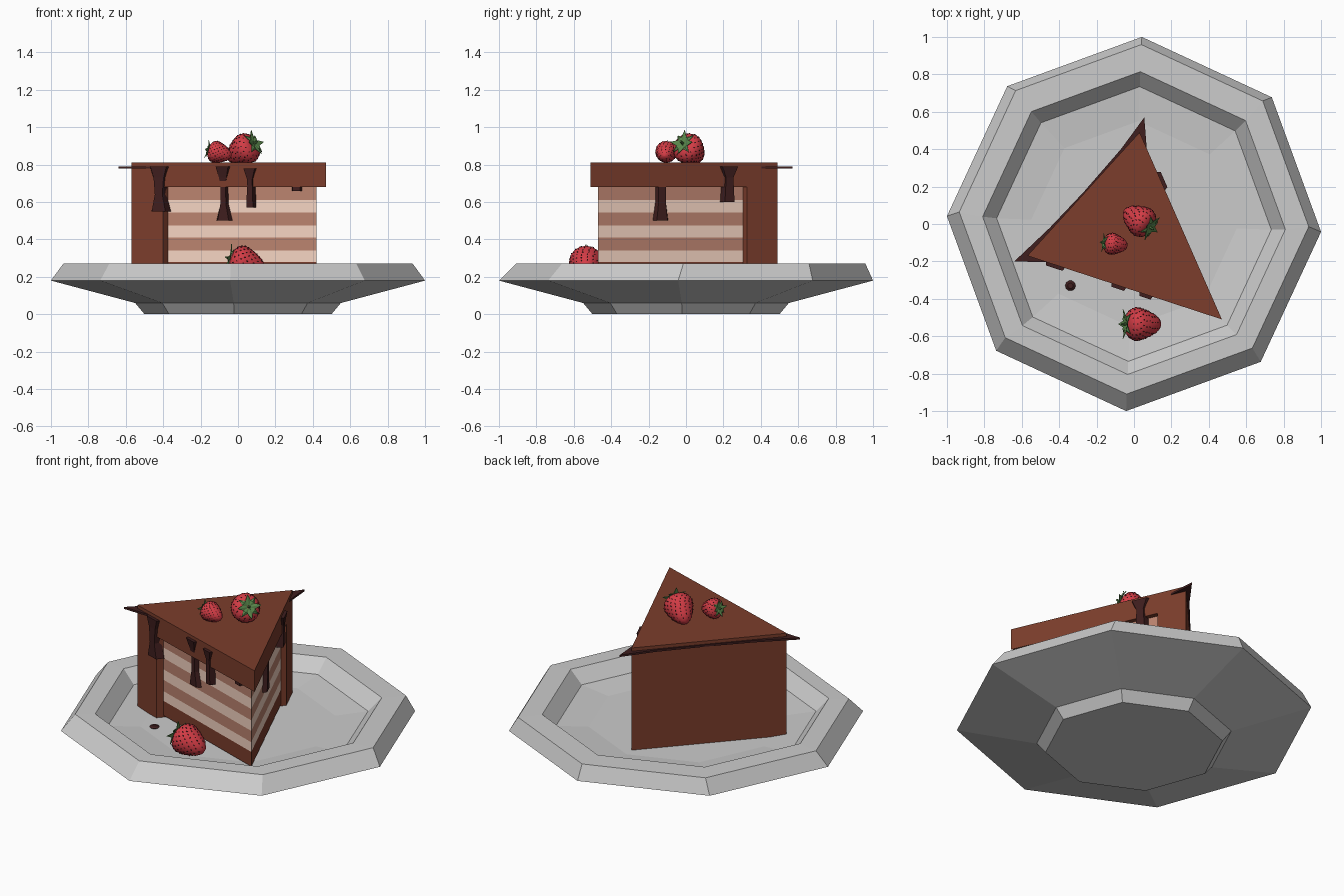
import bpy, bmesh, math
from mathutils import Vector, Matrix

if "Cube" in bpy.data.objects:
    bpy.data.objects.remove(bpy.data.objects["Cube"])


def material(name, rgb):
    m = bpy.data.materials.new(name)
    m.diffuse_color = (*rgb, 1)
    m.use_nodes = True
    m.node_tree.nodes["Principled BSDF"].inputs["Base Color"].default_value = m.diffuse_color
    return m


ICING = material("icing", (0.2, 0.047, 0.025))
SPONGE = material("sponge", (0.5, 0.23, 0.16))
CREAM = material("cream", (0.92, 0.66, 0.54))
SAUCE = material("sauce", (0.05, 0.013, 0.013))
RED = material("berry_red", (0.65, 0.045, 0.06))
GREEN = material("leaf_green", (0.1, 0.24, 0.07))
SEED = material("seed", (0.07, 0.015, 0.015))


def finish(name, bm, mat=None, smooth=False, matrix=None, fix=True):
    if fix:
        bmesh.ops.recalc_face_normals(bm, faces=bm.faces)
    me = bpy.data.meshes.new(name)
    for f in bm.faces:
        f.smooth = smooth
    bm.to_mesh(me)
    bm.free()
    ob = bpy.data.objects.new(name, me)
    bpy.context.collection.objects.link(ob)
    if mat:
        me.materials.append(mat)
    if matrix:
        ob.matrix_world = matrix
    return ob


def loft(bm, rings, caps=True):
    vs = [[bm.verts.new(p) for p in r] for r in rings]
    n = len(vs[0])
    for a, b in zip(vs, vs[1:]):
        for i in range(n):
            bm.faces.new((a[i], a[(i + 1) % n], b[(i + 1) % n], b[i]))
    if caps:
        bm.faces.new(vs[0][::-1])
        bm.faces.new(vs[-1])


def lathe(name, profile, segs, phase=0.0, **kw):
    # profile entries: radius, height, optional y shift
    bm = bmesh.new()
    rings = []
    for r, z, *s in profile:
        dy = s[0] if s else 0
        rings.append([(r * math.cos(phase + i * math.tau / segs),
                       r * math.sin(phase + i * math.tau / segs) + dy, z) for i in range(segs)])
    loft(bm, rings)
    return finish(name, bm, **kw)


def prism(name, pts, z0, z1, mat):
    bm = bmesh.new()
    loft(bm, [[(x, y, z) for x, y in pts] for z in (z0, z1)])
    return finish(name, bm, mat)


# octagonal plate with foot, raised rim and shallow well
lathe("plate", [(0.5, 0), (0.55, 0.06), (1.001, 0.18), (0.935, 0.27, 0.025),
                (0.81, 0.272, 0.005), (0.735, 0.195), (0.55, 0.178)], 8, math.radians(-2.4))

# cake wedge: A and B are the back corners, C is the tip
A, B, C = Vector((-0.57, -0.17)), Vector((0.03, 0.49)), Vector((0.47, -0.51))
prism("icing_top", [A, C, B], 0.68, 0.81, ICING)
prism("icing_back", [A, A.lerp(C, 0.163), B.lerp(C, 0.163), B], 0.178, 0.69, ICING)
inner = [(-0.40, -0.187), (0.42, -0.47), (0.07, 0.33)]
levels = [0.19, 0.28, 0.34, 0.41, 0.475, 0.545, 0.61, 0.685]
for i, (lo, hi) in enumerate(zip(levels, levels[1:])):
    mat = ICING if i == 0 else (CREAM if i % 2 else SPONGE)
    prism(f"cake_layer_{i}", inner, lo, hi, mat)

# thin chocolate sheet poking out at the back corners
prism("sauce_sheet", [(-0.64, -0.2), (-0.45, -0.205), (0.4, -0.47), (0.07, 0.38),
                      (0.055, 0.57), (-0.07, 0.4), (-0.27, 0.17), (-0.45, -0.02)],
      0.778, 0.79, SAUCE)


def drip(name, p, q, t, rows):
    # rows: height, half width, outward offset
    along = (q - p).normalized()
    out = Vector((along.y, -along.x))
    base = p.lerp(q, t)
    bm = bmesh.new()
    rings = []
    for z, w, o in rows:
        ring = []
        for side, off in ((-w, -0.03), (-w * 0.7, o), (w * 0.7, o), (w, -0.03)):
            xy = base + along * side + out * min(off, o - 0.015 if off == -0.03 else off)
            ring.append((xy.x, xy.y, z))
        rings.append(ring)
    loft(bm, rings)
    finish(name, bm, SAUCE)


drip("drip_front_1", A, C, 0.144, [(0.79, 0.065, 0.018), (0.73, 0.04, 0.015), (0.64, 0.03, 0.015), (0.55, 0.055, 0.015)])
drip("drip_front_2", A, C, 0.47, [(0.79, 0.05, 0.018), (0.73, 0.03, 0.003), (0.68, 0.02, -0.005), (0.59, 0.022, -0.005), (0.5, 0.045, -0.005)])
drip("drip_front_3", A, C, 0.61, [(0.78, 0.045, 0.018), (0.72, 0.02, 0.008), (0.57, 0.026, 0.006)])
drip("drip_front_4", A, C, 0.845, [(0.7, 0.03, -0.005), (0.66, 0.03, -0.005)])
drip("drip_right_1", C, B, 0.385, [(0.7, 0.03, -0.005), (0.6, 0.03, -0.005), (0.5, 0.045, -0.005)])
drip("drip_right_2", C, B, 0.74, [(0.79, 0.065, 0.018), (0.73, 0.03, 0.01), (0.6, 0.04, 0.01)])

# sauce drop on the plate
lathe("sauce_drop", [(0.024, 0.0), (0.028, 0.008), (0.015, 0.018)], 10, mat=SAUCE,
      matrix=Matrix.Translation((-0.34, -0.33, 0.172)))

BERRY = [(0.02, -1.28), (0.3, -1.18), (0.56, -0.9), (0.8, -0.45), (0.96, 0.0),
         (1.0, 0.3), (0.88, 0.62), (0.6, 0.82), (0.2, 0.88)]


def berry_radius(z):
    for (r0, z0), (r1, z1) in zip(BERRY, BERRY[1:]):
        if z0 <= z <= z1:
            return r0 + (r1 - r0) * (z - z0) / (z1 - z0), (r1 - r0) / (z1 - z0)
    return 0.1, 0


def strawberry(name, loc, axis, size):
    mw = (Matrix.Translation(loc) @ Vector(axis).to_track_quat('Z', 'Y').to_matrix().to_4x4()
          @ Matrix.Scale(size, 4))
    lathe(name, BERRY, 16, mat=RED, smooth=True, matrix=mw)
    # seeds in staggered rows
    bm = bmesh.new()
    for row in range(10):
        z = -1.12 + row * 0.2
        r, slope = berry_radius(z)
        n = max(4, round(r * 17))
        for i in range(n):
            a = (i + 0.5 * (row % 2)) * math.tau / n
            normal = Vector((math.cos(a), math.sin(a), -slope))
            rot = normal.to_track_quat('Z', 'Y').to_matrix().to_4x4()
            m = (Matrix.Translation((r * math.cos(a), r * math.sin(a), z)) @ rot
                 @ Matrix.Diagonal((0.045, 0.065, 0.03, 1)))
            bmesh.ops.create_icosphere(bm, subdivisions=1, radius=1, matrix=m)
    finish(name + "_seeds", bm, SEED, matrix=mw, fix=False)
    # leaf crown and stem
    bm = bmesh.new()
    for i in range(8):
        rot = Matrix.Rotation(i * math.tau / 8, 4, 'Z')
        tip = 0.85 if i % 2 else 1.12
        pts = [(0.05, 0, 0.92), (0.4, -0.2, 0.96), (0.45, 0, 1.02), (0.4, 0.2, 0.96), (0.85, 0, tip)]
        v = [bm.verts.new(rot @ Vector(p)) for p in pts]
        for f in ((0, 1, 2), (0, 2, 3), (1, 4, 2), (2, 4, 3)):
            bm.faces.new([v[k] for k in f])
    leaves = finish(name + "_leaves", bm, GREEN, matrix=mw)
    leaves.modifiers.new("thickness", 'SOLIDIFY').thickness = 0.04
    lathe(name + "_stem", [(0.09, 0.85), (0.06, 1.2)], 6, mat=GREEN, matrix=mw)


strawberry("strawberry_large", (0.03, 0.02, 0.878), (0.6, -0.4, 0.38), 0.084)
strawberry("strawberry_small", (-0.107, -0.107, 0.865), (-0.9, 0.12, 0.25), 0.059)
strawberry("strawberry_plate", (0.035, -0.535, 0.272), (-0.9, 0.0, 0.3), 0.09)
